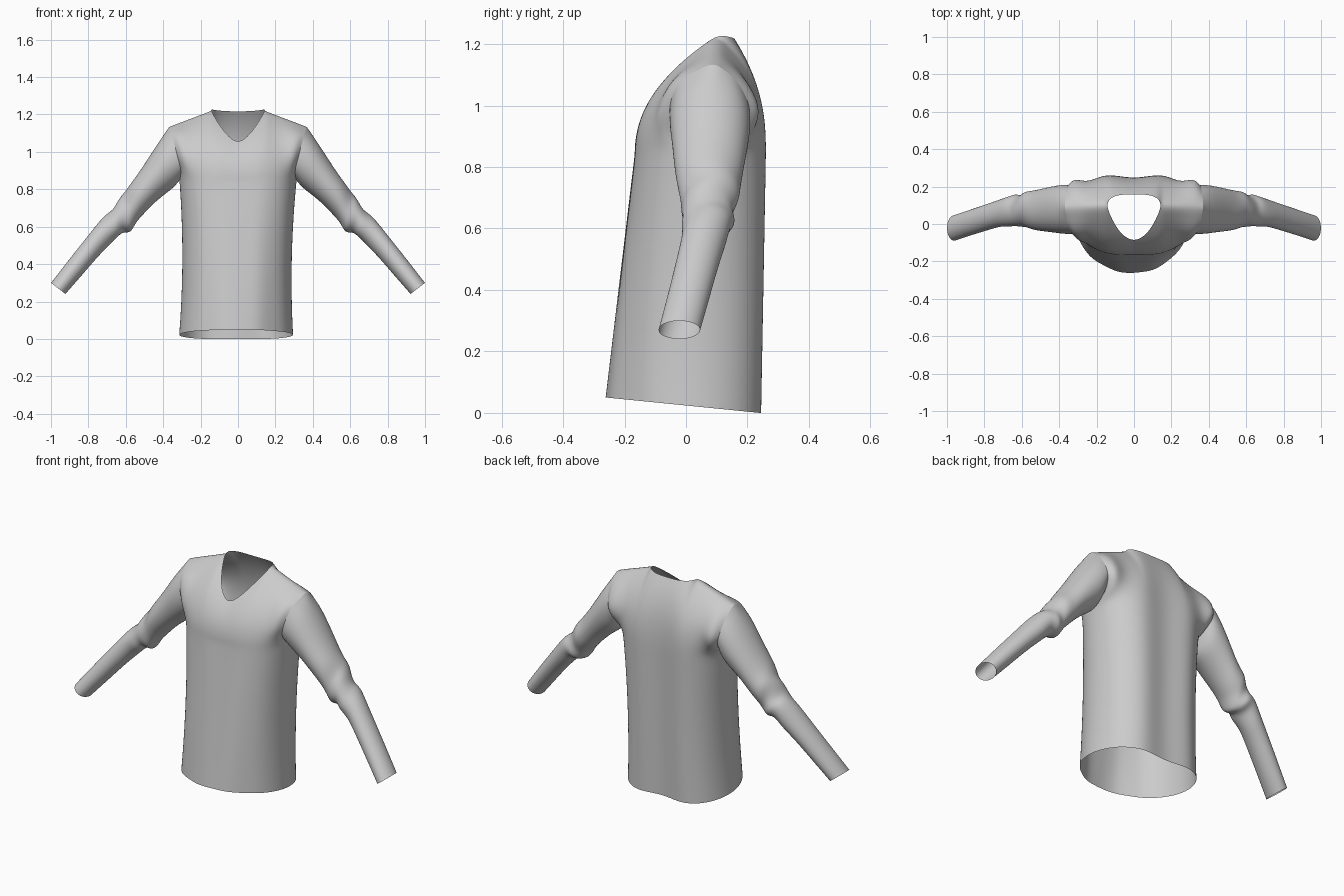
import bpy, bmesh, math
from mathutils import Vector

if "Cube" in bpy.data.objects:
    bpy.data.objects.remove(bpy.data.objects["Cube"])

N, NECK = 12, 4        # columns per half panel, columns inside the neckline
LOW, UP = 10, 10       # rows below and above the armpit
Z0 = 0.84              # armpit height


def sample(pts, t):
    """Smooth curve through evenly spaced points, t in 0..1."""
    pts = [Vector(p) for p in pts]
    f = min(max(t, 0), 1) * (len(pts) - 1)
    i = min(int(f), len(pts) - 2)
    u = f - i
    p1, p2 = pts[i], pts[i + 1]
    p0 = pts[i - 1] if i > 0 else p1 * 2 - p2
    p3 = pts[i + 2] if i + 2 < len(pts) else p2 * 2 - p1
    return 0.5 * (2 * p1 + (p2 - p0) * u + (2 * p0 - 5 * p1 + 4 * p2 - p3) * u * u
                  + (3 * p1 - p0 - 3 * p2 + p3) * u ** 3)


TIP = (0.37, 0.09, 1.14)
CORNER = (0.148, 0.10, 1.23)
PIT = (0.313, 0.05, Z0)
NECKLINE = {
    True: [(0, -0.092, 1.045), (0.05, -0.07, 1.08), (0.09, -0.025, 1.13), (0.125, 0.04, 1.185), CORNER],
    False: [(0, 0.158, 1.217), (0.05, 0.158, 1.217), (0.095, 0.153, 1.22), (0.132, 0.135, 1.225), CORNER]}
ARMHOLE = {
    True: [PIT, (0.305, -0.03, 0.90), (0.325, -0.055, 0.98), (0.35, -0.02, 1.08), TIP],
    False: [PIT, (0.325, 0.165, 0.90), (0.35, 0.21, 0.98), (0.365, 0.165, 1.08), TIP]}


def lower(front, s, h):
    """Point on the tube of the body, s = -1..1 across, h = 0..1 hem to armpit."""
    a = abs(s)
    w = 0.305 - 0.055 * h + 0.063 * h * h
    side = 0.02 + 0.03 * h
    if front:
        ex = 2 + 1.2 * h
        y = side - (side + 0.262 - 0.095 * h) * math.sqrt(max(0, 1 - a ** ex))
        y += 0.008 * math.sin(s * 11 + 0.6) * (1 - a) * (1 - h * 0.7) * a * 2
    else:
        rear = 0.233 + 0.015 * h + 0.025 * math.sin(min(a / 0.6, 1) * math.pi / 2) ** 2
        y = side + (rear - side) * math.sqrt(max(0, 1 - a ** 3.2))
    hem = 0.05 - 0.1 * (y + 0.26)
    return Vector((s * w - 0.01 * (1 - h), y, hem + (Z0 - hem) * h))


def top_edge(front, j):
    if j <= NECK:
        return sample(NECKLINE[front], j / NECK)
    return Vector(CORNER).lerp(Vector(TIP), (j - NECK) / (N - NECK))


def upper(front, j, t):
    """Chest or back yoke, t = 0..1 from armpit to neckline or shoulder."""
    sign, j = (-1 if j < 0 else 1), abs(j)

    def plain(k):
        b, e = lower(front, math.sin(k / N * math.pi / 2), 1), top_edge(front, k)
        p = b.lerp(e, t)
        p.y = b.y + (e.y - b.y) * t ** (2.3 if front else 2.7)
        return p
    s = math.sin(j / N * math.pi / 2)
    p = plain(j) + (sample(ARMHOLE[front], t) - plain(N)) * s ** 7
    p.x *= sign
    return p


def make(name, grids, closed=False):
    """Skin one or more grids of points into one smooth object."""
    bm = bmesh.new()
    for g in grids:
        rows = [[bm.verts.new(p) for p in r] for r in g]
        n = len(rows[0])
        for a, b in zip(rows, rows[1:]):
            for i in range(n if closed else n - 1):
                k = (i + 1) % n
                bm.faces.new((a[i], a[k], b[k], b[i]))
    bmesh.ops.remove_doubles(bm, verts=bm.verts, dist=0.0005)
    bmesh.ops.recalc_face_normals(bm, faces=bm.faces)
    me = bpy.data.meshes.new(name)
    bm.to_mesh(me)
    bm.free()
    me.polygons.foreach_set("use_smooth", [True] * len(me.polygons))
    ob = bpy.data.objects.new(name, me)
    bpy.context.collection.objects.link(ob)
    mod = ob.modifiers.new("smooth", 'SUBSURF')
    mod.levels = mod.render_levels = 2
    return ob


# Body: front and back panels sharing side and shoulder seams
panels = []
for front in (True, False):
    cols = range(-N, N + 1)
    g = [[lower(front, math.sin(j / N * math.pi / 2), i / LOW) for j in cols] for i in range(LOW)]
    g += [[upper(front, j, i / UP) for j in cols] for i in range(UP + 1)]
    panels.append(g)
make("shirt_body", panels)

# Sleeve stations: top x, z, bottom x, z, front y, back y
STATIONS = [
    (0.41, 1.075, 0.345, 0.805, -0.055, 0.212),
    (0.46, 1.00, 0.395, 0.77, -0.047, 0.205),
    (0.52, 0.905, 0.46, 0.715, -0.04, 0.19),
    (0.575, 0.83, 0.515, 0.655, -0.03, 0.178),
    (0.61, 0.785, 0.55, 0.612, -0.012, 0.172),
    (0.635, 0.74, 0.575, 0.575, -0.028, 0.158),
    (0.665, 0.70, 0.605, 0.567, -0.003, 0.158),
    (0.695, 0.68, 0.63, 0.555, -0.012, 0.143),
    (0.735, 0.637, 0.675, 0.517, -0.012, 0.138),
    (0.80, 0.555, 0.74, 0.45, -0.03, 0.112),
    (0.90, 0.43, 0.83, 0.345, -0.058, 0.08),
    (1.0, 0.30, 0.922, 0.24, -0.09, 0.047)]


def sleeve_ring(st):
    tx, tz, bx, bz, yf, yb = st
    mid = Vector(((tx + bx) / 2, (yf + yb) / 2, (tz + bz) / 2))
    up = Vector(((tx - bx) / 2, 0, (tz - bz) / 2))
    fold = 0.012 * math.exp(-((mid.x - 0.62) / 0.07) ** 2)
    ring = []
    for k in range(2 * UP):
        a = math.pi * k / UP
        r = 1 + fold / up.length * math.sin(2 * a + mid.x * 75)
        ring.append(mid - up * math.cos(a) * r - Vector((0, (yb - yf) / 2, 0)) * math.sin(a) * r)
    return ring


# Sleeves: start exactly on the armhole and run past the elbow folds to the cuff
armhole = [upper(True, N, k / UP) for k in range(UP + 1)]
armhole += [upper(False, N, k / UP) for k in range(UP - 1, 0, -1)]
rings = [armhole] + [sleeve_ring(s) for s in STATIONS]
for name, sign in (("right_sleeve", 1), ("left_sleeve", -1)):
    make(name, [[[Vector((sign * p.x, p.y, p.z)) for p in r] for r in rings]], closed=True)
